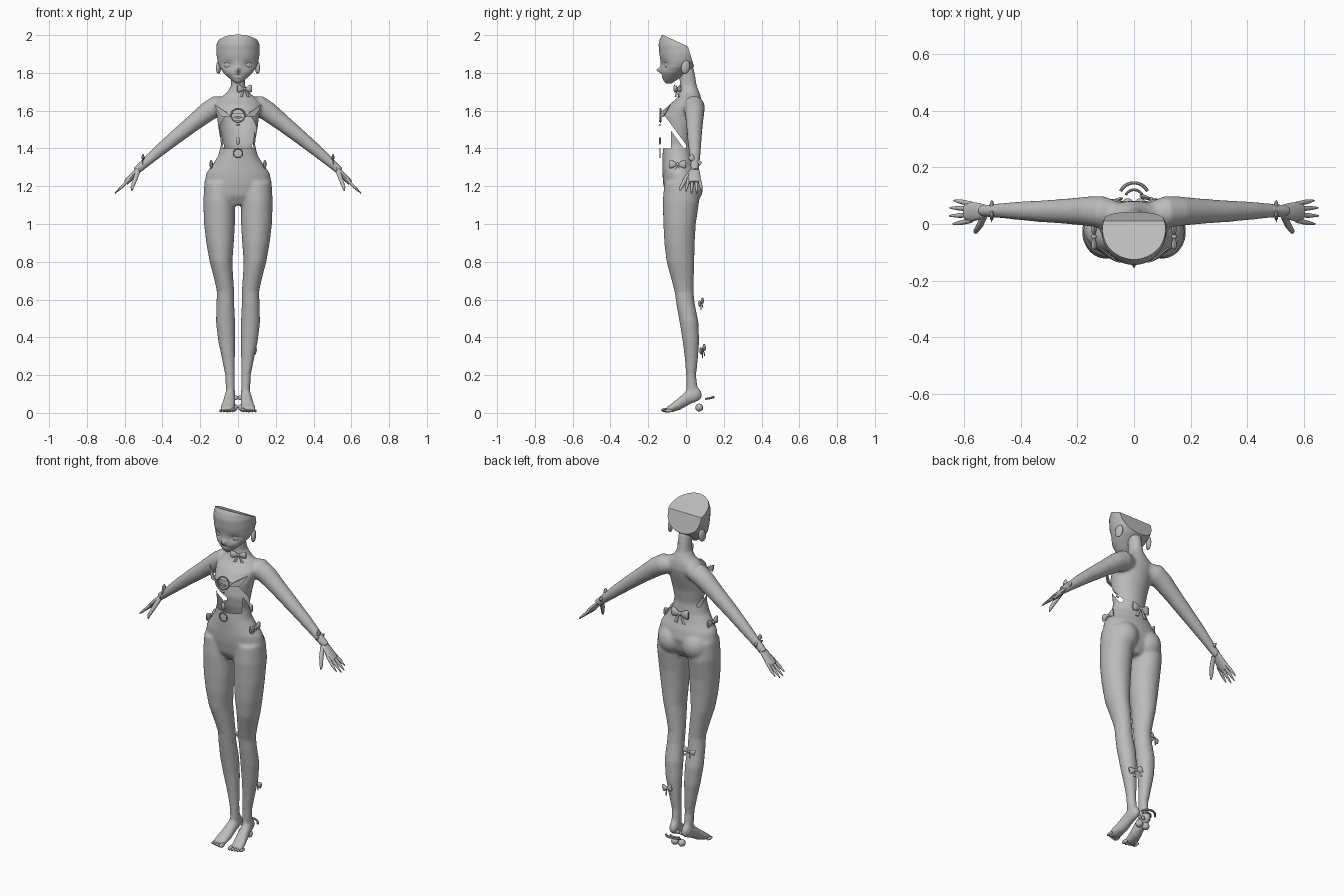
import bpy, bmesh
from math import sin, cos, pi, exp
from mathutils import Vector, Matrix, Euler

cube = bpy.data.objects.get("Cube")
if cube:
    bpy.data.objects.remove(cube, do_unlink=True)

grey = bpy.data.materials.new("plain grey")
grey.use_nodes = True
tone = (0.5, 0.5, 0.5, 1)
grey.diffuse_color = tone
grey.node_tree.nodes["Principled BSDF"].inputs["Base Color"].default_value = tone


def finish(name, bm, smooth=True, recalc=True):
    """Turn a bmesh into a named grey object."""
    if recalc:
        bmesh.ops.recalc_face_normals(bm, faces=bm.faces)
    for f in bm.faces:
        f.smooth = smooth
    mesh = bpy.data.meshes.new(name)
    bm.to_mesh(mesh)
    bm.free()
    mesh.materials.append(grey)
    ob = bpy.data.objects.new(name, mesh)
    bpy.context.collection.objects.link(ob)
    if smooth:
        bpy.ops.object.select_all(action="DESELECT")
        ob.select_set(True)
        bpy.context.view_layer.objects.active = ob
        bpy.ops.object.shade_smooth_by_angle(angle=0.7)
    return ob


def loft(bm, rings, n=28):
    """Skin rings given as (centre, axis u, axis v) and cap both ends."""
    loops = [[bm.verts.new(c + u * cos(2 * pi * i / n) + v * sin(2 * pi * i / n))
              for i in range(n)] for c, u, v in rings]
    for a, b in zip(loops, loops[1:]):
        for i in range(n):
            j = (i + 1) % n
            bm.faces.new((a[i], a[j], b[j], b[i]))
    bm.faces.new(loops[0])
    bm.faces.new(loops[-1])


def stack(bm, rows, side=1):
    """Upright loft from rows of (z, centre x, half width, front y, back y)."""
    loft(bm, [(Vector((side * cx, (f + b) / 2, z)), Vector((w, 0, 0)), Vector((0, (b - f) / 2, 0)))
              for z, cx, w, f, b in rows])


def tube(bm, pts, side=1, flat=1.0, n=16):
    """Tube through (x, y, z, radius); flat squeezes it across y."""
    ps = [Vector((side * x, y, z)) for x, y, z, r in pts]
    rings = []
    for i, p in enumerate(ps):
        d = (ps[min(i + 1, len(ps) - 1)] - ps[max(i - 1, 0)]).normalized()
        v = Vector((0, 1, 0))
        v = (v - d * v.dot(d)).normalized()
        rings.append((p, v * pts[i][3], d.cross(v) * pts[i][3] * flat))
    loft(bm, rings, n)


def ball(bm, loc, size, rot=(0, 0, 0), seg=20):
    m = Matrix.Translation(loc) @ Euler(rot).to_matrix().to_4x4() @ Matrix.Diagonal((*size, 1))
    bmesh.ops.create_uvsphere(bm, u_segments=seg, v_segments=seg // 2, radius=1, matrix=m)


def ring(bm, loc, radius, thick, rot=(0, 0, 0), sweep=1.0, n=24):
    """Ring or open arc lying in its local xz plane."""
    e = Euler(rot).to_matrix()
    rings = []
    for i in range(n + 1):
        a = pi / 2 + (i / n - 0.5) * 2 * pi * sweep
        out = Vector((cos(a), 0, sin(a)))
        rings.append((Vector(loc) + e @ (out * radius), e @ (out * thick), e @ Vector((0, thick, 0))))
    loft(bm, rings, 8)


# Body: torso, legs and arms fused into one skin
bm = bmesh.new()
stack(bm, [(1.10, 0, .05, -.08, .03), (1.15, 0, .15, -.11, .06), (1.22, 0, .178, -.122, .075),
           (1.27, 0, .168, -.125, .065), (1.31, 0, .138, -.125, .05), (1.36, 0, .106, -.125, .038),
           (1.42, 0, .09, -.12, .032), (1.5, 0, .103, -.122, .045), (1.57, 0, .112, -.13, .068),
           (1.63, 0, .125, -.09, .083), (1.67, 0, .095, -.045, .08), (1.695, 0, .058, -.035, .072),
           (1.73, 0, .038, -.033, .058), (1.78, 0, .036, -.035, .05), (1.83, 0, .036, -.035, .04)])
for s in (1, -1):
    stack(bm, [(1.22, .098, .08, -.115, .06), (1.12, .1, .084, -.123, .07), (1.0, .098, .082, -.12, .052),
               (.9, .095, .073, -.115, .046), (.8, .09, .06, -.103, .044), (.7, .074, .05, -.076, .041),
               (.64, .066, .046, -.06, .04), (.58, .067, .047, -.052, .046), (.48, .066, .051, -.034, .066),
               (.38, .06, .045, -.018, .07), (.28, .05, .034, -.006, .063), (.2, .042, .026, 0, .054),
               (.12, .04, .024, 0, .062), (.08, .04, .02, .01, .07)], s)
    ball(bm, (s * .078, .02, 1.185), (.075, .07, .08))
    tube(bm, [(.06, .04, 1.63, .04), (.11, .042, 1.625, .057), (.16, .045, 1.595, .053), (.24, .045, 1.532, .045),
              (.34, .045, 1.452, .038), (.42, .047, 1.385, .032), (.5, .047, 1.315, .024), (.54, .047, 1.28, .022)], s)
    # Foot on its ball with a lifted heel
    loft(bm, [(Vector((s * cx, y, (a + b) / 2)), Vector((w, 0, 0)), Vector((0, 0, (b - a) / 2)))
              for y, cx, w, a, b in [(.082, .038, .014, .075, .11), (.06, .04, .025, .06, .14),
                                     (.02, .042, .028, .045, .13), (-.03, .048, .034, .016, .088),
                                     (-.08, .056, .039, .002, .046), (-.105, .057, .036, .002, .03)]])
body = finish("body", bm, False)
mod = body.modifiers.new("fuse", "REMESH")
mod.mode, mod.voxel_size = "VOXEL", 0.008
mod = body.modifiers.new("soften", "SMOOTH")
mod.factor, mod.iterations = 0.5, 8
bm = bmesh.new()
bm.from_mesh(bpy.data.meshes.new_from_object(body.evaluated_get(bpy.context.evaluated_depsgraph_get())))
bpy.data.objects.remove(body, do_unlink=True)

# Open front of the torso, with a free side panel below a slanting gap
slope, base, gap, low = 1.36, 1.42, 0.035, 1.4
for co, no in [((0, 0, low), (0, 0, 1)), ((0, 0, base), (0, slope, 1)),
               ((0, 0, base - gap), (0, slope, 1)), ((0, -.08, 0), (0, 1, 0))]:
    bmesh.ops.bisect_plane(bm, geom=bm.verts[:] + bm.edges[:] + bm.faces[:],
                           plane_co=co, plane_no=Vector(no).normalized())


def removed(p):
    top = base - slope * p.y
    if abs(p.x) > .13 or p.y > 0 or not low < p.z < top:
        return False
    return p.y < -.08 or p.z > top - gap


bmesh.ops.delete(bm, geom=[f for f in bm.faces if removed(f.calc_center_median())], context="FACES")
finish("body", bm, recalc=False)

# Hands and toes
for s, label in ((1, "left"), (-1, "right")):
    bm = bmesh.new()
    tube(bm, [(.52, .047, 1.298, .02), (.545, .045, 1.272, .029), (.575, .043, 1.238, .035),
              (.595, .043, 1.218, .03)], s, .45)
    for k, (y, reach) in enumerate([(.013, .058), (.033, .072), (.053, .07), (.07, .055)]):
        spread = (k - 1.5) * .006
        tube(bm, [(.575, y, 1.238, .009), (.59 + reach * .4, y + spread, 1.222 - reach * .4, .0085),
                  (.588 + reach * .9, y + spread * 1.4, 1.222 - reach * .85, .003)], s, .9, 10)
    tube(bm, [(.53, .03, 1.28, .013), (.545, -.004, 1.235, .012), (.56, -.026, 1.195, .009),
              (.562, -.032, 1.175, .003)], s, 1, 10)
    finish(label + "_hand", bm)
    bm = bmesh.new()
    for k in range(5):
        r = .012 if k == 0 else .0085
        ball(bm, (s * (.028 + k * .0158), -.108 + k * .004, .003 + r), (r * .9, .024, r), seg=12)
    finish(label + "_toes", bm)

# Head: lofted face, pushed into shape, cut flat on top and behind
bm = bmesh.new()
rows = [(1.745, 0, .012, -.105, -.075), (1.755, 0, .026, -.117, -.06), (1.775, 0, .05, -.125, -.03),
        (1.8, 0, .076, -.132, .0), (1.83, 0, .097, -.134, .04), (1.86, 0, .108, -.134, .07),
        (1.9, 0, .114, -.141, .09), (1.95, 0, .113, -.145, .09), (1.98, 0, .105, -.138, .08), (2.02, 0, .085, -.115, .06)]
fine = []
for a, b in zip(rows, rows[1:]):
    fine += [[p + (q - p) * t / 4 for p, q in zip(a, b)] for t in range(4)]
loft(bm, [(Vector((0, (f + b) / 2, z)), Vector((w, 0, 0)), Vector((0, (b - f) / 2, 0)))
          for z, c, w, f, b in fine + [rows[-1]]], 72)


def bump(p, x, z, wx, wz):
    return exp(-((abs(p.x) - x) / wx) ** 2 - ((p.z - z) / wz) ** 2)


for v in bm.verts:
    if v.co.y < -.04:
        v.co.y += .013 * bump(v.co, .055, 1.842, .028, .02) - .024 * bump(v.co, 0, 1.815, .009, .012)
        v.co.y += .004 * bump(v.co, 0, 1.786, .02, .004) - .004 * bump(v.co, 0, 1.778, .014, .005)
for co, no in [((0, .01, 1.94), (0, .06, .13)), ((0, .01, 1.94), (0, .13, .04))]:
    cut = bmesh.ops.bisect_plane(bm, geom=bm.verts[:] + bm.edges[:] + bm.faces[:], plane_co=co,
                                 plane_no=Vector(no).normalized(), clear_outer=True)
    bmesh.ops.edgeloop_fill(bm, edges=[e for e in cut["geom_cut"] if isinstance(e, bmesh.types.BMEdge)])
finish("head", bm)

# Eyes, lashes and ears
bm = bmesh.new()
for s in (1, -1):
    ball(bm, (s * .054, -.101, 1.843), (.024, .011, .02), (0, 0, s * .45))
    ring(bm, (s * .055, -.108, 1.84), .024, .002, (0, 0, s * .5), .36)
    ball(bm, (s * .103, -.002, 1.83), (.012, .024, .036), (-.2, 0, s * .3))
finish("eyes_and_ears", bm)


def bow(name, loc, size, rot=(0, 0, 0)):
    """Ribbon bow facing its local -y, with loops along local x."""
    bm = bmesh.new()
    ball(bm, (0, 0, 0), (.22, .2, .22), seg=12)
    for s in (1, -1):
        loft(bm, [(Vector((s * x, 0, .05 * x)), Vector((0, d, 0)), Vector((0, 0, h)))
                  for x, d, h in [(.1, .1, .12), (.5, .2, .4), (.85, .2, .5), (1, .1, .4)]], 12)
        loft(bm, [(Vector((s * x, -.05, z)), Vector((w, 0, 0)), Vector((0, .05, 0)))
                  for x, z, w in [(.08, -.1, .08), (.35, -.6, .16), (.5, -1, .2)]], 8)
    bm.transform(Matrix.Translation(loc) @ Euler(rot).to_matrix().to_4x4() @ Matrix.Scale(size, 4))
    finish(name, bm)


# Bows on neck, wrists, hips, waist and calves
bow("neck_bow", (.035, -.045, 1.715), .042, (0, 0, .4))
bow("back_waist_bow", (0, .055, 1.365), .055, (0, 0, pi))
bow("right_calf_bow", (-.075, .08, .585), .035, (0, .3, pi + .3))
bow("left_calf_bow", (.06, .088, .335), .04, (0, -.3, pi - .3))
for s, label in ((1, "left"), (-1, "right")):
    bow(label + "_wrist_bow", (s * .503, .047, 1.335), .036, (0, s * .7, s * pi / 2))
    bow(label + "_hip_bow", (s * .142, -.045, 1.315), .045, (0, 0, s * pi / 2))

# Chest ornament: ring, wings, hanging gem and lower ring
bm = bmesh.new()
ring(bm, (0, -.135, 1.575), .036, .004)
ring(bm, (0, -.138, 1.375), .024, .003)
ball(bm, (0, -.138, 1.44), (.012, .006, .022), seg=8)
for k in range(3):
    ball(bm, (0, -.138, 1.565 - k * .02), (.025 - k * .007, .004, .006), seg=12)
finish("chest_ornament", bm)
bm = bmesh.new()
for s in (1, -1):
    bm.faces.new([bm.verts.new((s * x, y, z)) for x, y, z in
                  [(.035, -.137, 1.565), (.06, -.135, 1.59), (.125, -.085, 1.632), (.108, -.105, 1.595), (.09, -.12, 1.57)]])
wings = finish("chest_wings", bm, False)
wings.modifiers.new("thickness", "SOLIDIFY").thickness = 0.005

# Ribbon arcs and two bells behind the heels
bm = bmesh.new()
ring(bm, (0, .095, .07), .052, .006, (-pi / 2 + .25, 0, 0), .36)
ring(bm, (0, .09, .07), .032, .005, (-pi / 2 + .25, 0, 0), .36)
for s in (1, -1):
    ball(bm, (s * .022, .07, .028), (.021, .021, .021))
    ball(bm, (s * .012, .06, .08), (.014, .006, .012), seg=12)
finish("heel_bells", bm)
